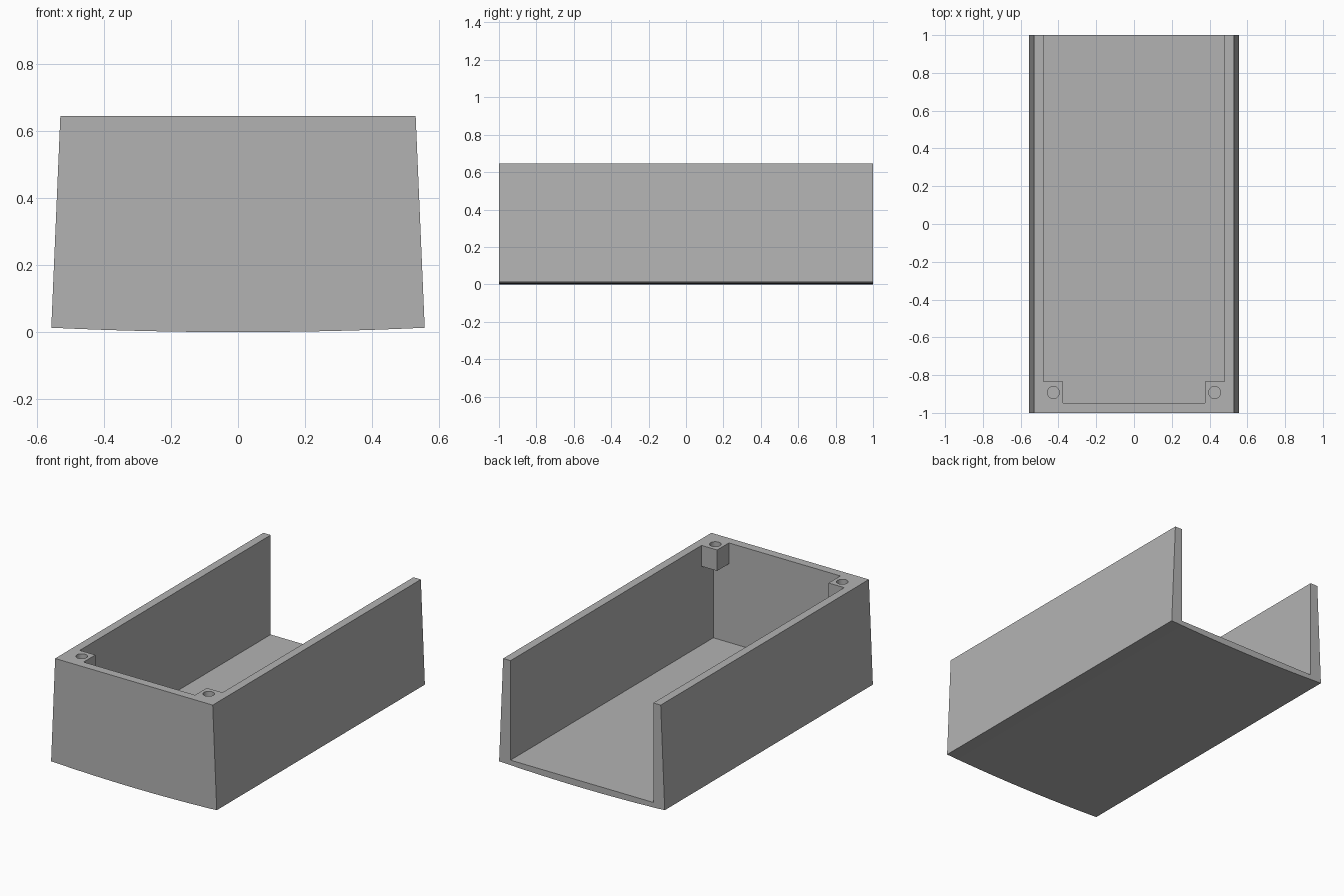
import bpy, bmesh, math
from mathutils import Matrix, Vector

if "Cube" in bpy.data.objects:
    bpy.data.objects.remove(bpy.data.objects["Cube"], do_unlink=True)

HEIGHT = 0.645
FLOOR = 0.04
TOP_HALF, BASE_HALF = 0.53, 0.557
INNER_HALF = 0.48
INNER_FRONT = -0.948
BOSS_Z = 0.518
SAG = 0.013

grey = bpy.data.materials.new("plain grey")
grey.use_nodes = True
colour = (0.45, 0.45, 0.45, 1)
grey.diffuse_color = colour
grey.node_tree.nodes["Principled BSDF"].inputs["Base Color"].default_value = colour


def to_object(name, bm):
    bmesh.ops.recalc_face_normals(bm, faces=bm.faces)
    mesh = bpy.data.meshes.new(name)
    bm.to_mesh(mesh)
    bm.free()
    mesh.materials.append(grey)
    obj = bpy.data.objects.new(name, mesh)
    bpy.context.collection.objects.link(obj)
    return obj


def box(name, low, high):
    low, high = Vector(low), Vector(high)
    bm = bmesh.new()
    matrix = Matrix.Translation((low + high) / 2) @ Matrix.Diagonal((*(high - low), 1))
    bmesh.ops.create_cube(bm, size=1, matrix=matrix)
    return to_object(name, bm)


def cylinder(name, centre, radius, depth):
    bm = bmesh.new()
    bmesh.ops.create_cone(bm, cap_ends=True, segments=32, radius1=radius, radius2=radius,
                          depth=depth, matrix=Matrix.Translation(centre))
    return to_object(name, bm)


def combine(target, tool, operation):
    mod = target.modifiers.new(tool.name, "BOOLEAN")
    mod.operation = operation
    mod.solver = "EXACT"
    mod.object = tool
    bpy.context.view_layer.objects.active = target
    bpy.ops.object.modifier_apply(modifier=mod.name)
    bpy.data.objects.remove(tool, do_unlink=True)


# Outer body: tapered sides and a shallow curved underside, extruded along y
steps = 16
profile = [(TOP_HALF, HEIGHT), (-TOP_HALF, HEIGHT)]
for i in range(steps + 1):
    t = 2 * i / steps - 1
    profile.append((t * BASE_HALF, SAG * t * t))
bm = bmesh.new()
face = bm.faces.new([bm.verts.new((x, -1, z)) for x, z in profile])
extruded = bmesh.ops.extrude_face_region(bm, geom=[face])["geom"]
bmesh.ops.translate(bm, vec=(0, 2, 0), verts=[v for v in extruded if isinstance(v, bmesh.types.BMVert)])
tray = to_object("open_ended_tray", bm)

# Interior, open at the top and the back
combine(tray, box("cavity", (-INNER_HALF, INNER_FRONT, FLOOR), (INNER_HALF, 1.2, 1)), "DIFFERENCE")

# Screw bosses in the two front corners, each with a blind hole
for side in (-1, 1):
    xs = sorted((side * 0.375, side * 0.5))
    combine(tray, box("boss", (xs[0], -0.97, BOSS_Z), (xs[1], -0.835, HEIGHT)), "UNION")
    combine(tray, cylinder("screw_hole", (side * 0.427, -0.892, HEIGHT), 0.032, 0.2), "DIFFERENCE")

# Smooth the underside and holes, keep the corners sharp
bpy.ops.object.select_all(action="DESELECT")
tray.select_set(True)
bpy.context.view_layer.objects.active = tray
bpy.ops.object.shade_smooth_by_angle(angle=math.radians(30))
